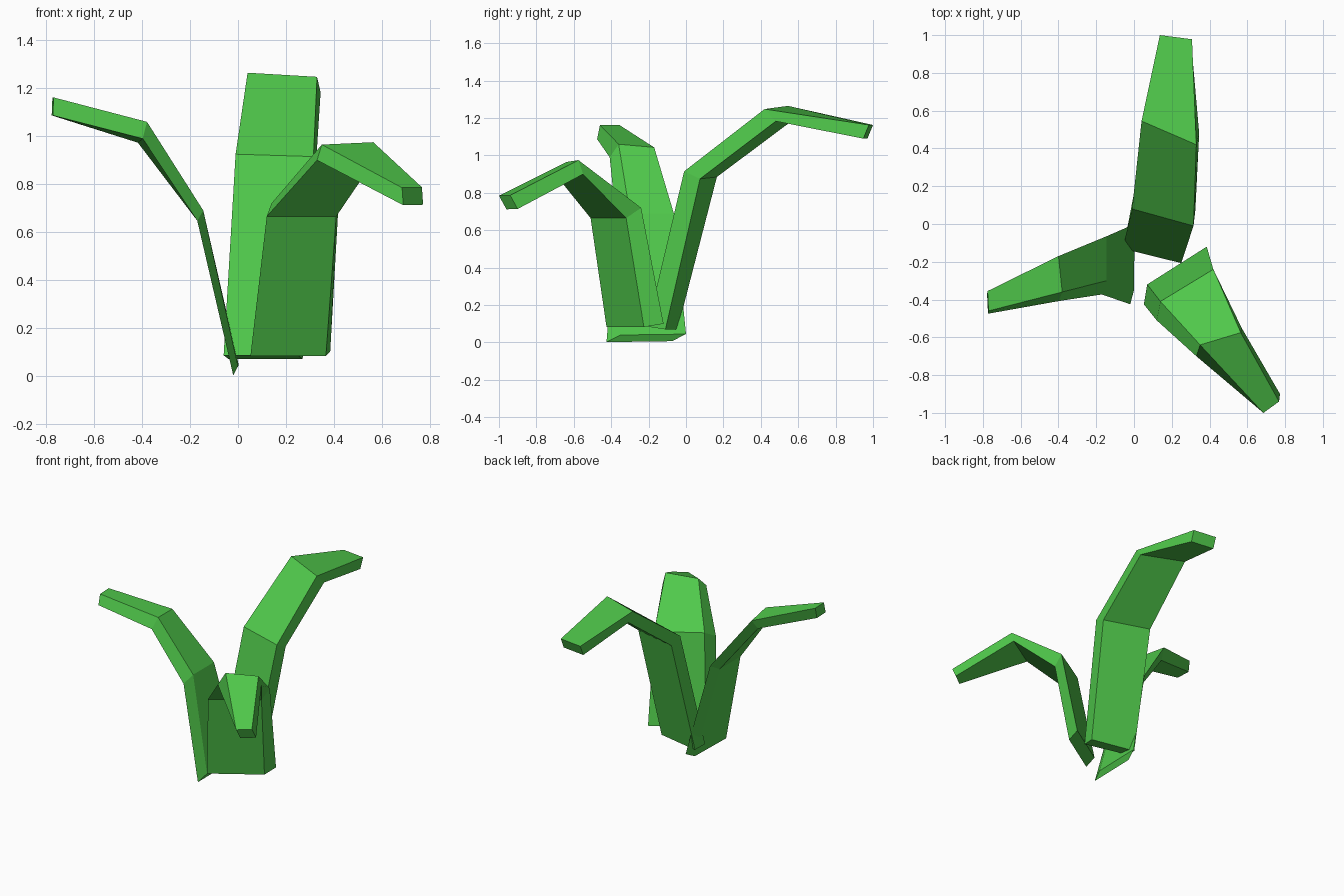
import bpy, bmesh
from mathutils import Vector

if "Cube" in bpy.data.objects:
    bpy.data.objects.remove(bpy.data.objects["Cube"])

green = bpy.data.materials.new("leaf_green")
green.diffuse_color = (0.08, 0.58, 0.07, 1)
green.use_nodes = True
green.node_tree.nodes["Principled BSDF"].inputs["Base Color"].default_value = green.diffuse_color


def leaf(name, sections):
    """Loft four-sided sections: two upper corners plus the offset(s) to the lower ones."""
    bm = bmesh.new()
    rings = []
    for left, right, *drops in sections:
        left, right = Vector(left), Vector(right)
        corners = (left, right, right + Vector(drops[-1]), left + Vector(drops[0]))
        rings.append([bm.verts.new(c) for c in corners])
    for a, b in zip(rings, rings[1:]):
        for i in range(4):
            j = (i + 1) % 4
            bm.faces.new((a[i], a[j], b[j], b[i]))
    bm.faces.new(rings[0])
    bm.faces.new(rings[-1])
    bmesh.ops.recalc_face_normals(bm, faces=bm.faces)
    mesh = bpy.data.meshes.new(name)
    bm.to_mesh(mesh)
    bm.free()
    mesh.materials.append(green)
    bpy.context.collection.objects.link(bpy.data.objects.new(name, mesh))


# tall leaf arching to the back: root, middle, bend, tip
leaf("back_leaf", [
    ((-.06, -.13, .085), (.25, -.207, .085), (.02, .085, -.015), (.02, .097, -.015)),
    ((-.01, .08, .925), (.315, -.01, .915), (.01, .085, -.04)),
    ((.04, .545, 1.265), (.33, .42, 1.248), (.01, .035, -.07), (.015, .06, -.065)),
    ((.137, 1, 1.163), (.307, .978, 1.163), (-.003, -.03, -.073)),
])

# leaf arching to the left
leaf("left_leaf", [
    ((0, -.35, .04), (.003, 0, .045), (-.02, -.075, -.038)),
    ((-.145, -.30, .69), (-.145, -.065, .69), (-.025, -.073, -.043)),
    ((-.38, -.36, 1.06), (-.40, -.17, 1.043), (-.018, -.048, -.07)),
    ((-.77, -.46, 1.162), (-.775, -.355, 1.162), (-.003, -.015, -.075)),
])

# low leaf arching to the front right
leaf("front_right_leaf", [
    ((.07, -.32, .10), (.385, -.12, .10), (-.018, -.105, -.017)),
    ((.14, -.41, .72), (.42, -.24, .72), (-.02, -.10, -.055), (-.01, -.08, -.055)),
    ((.35, -.64, .965), (.565, -.575, .975), (-.02, -.06, -.065), (.005, .025, -.075)),
    ((.685, -1, .785), (.768, -.94, .787), (.005, .04, -.073)),
])
